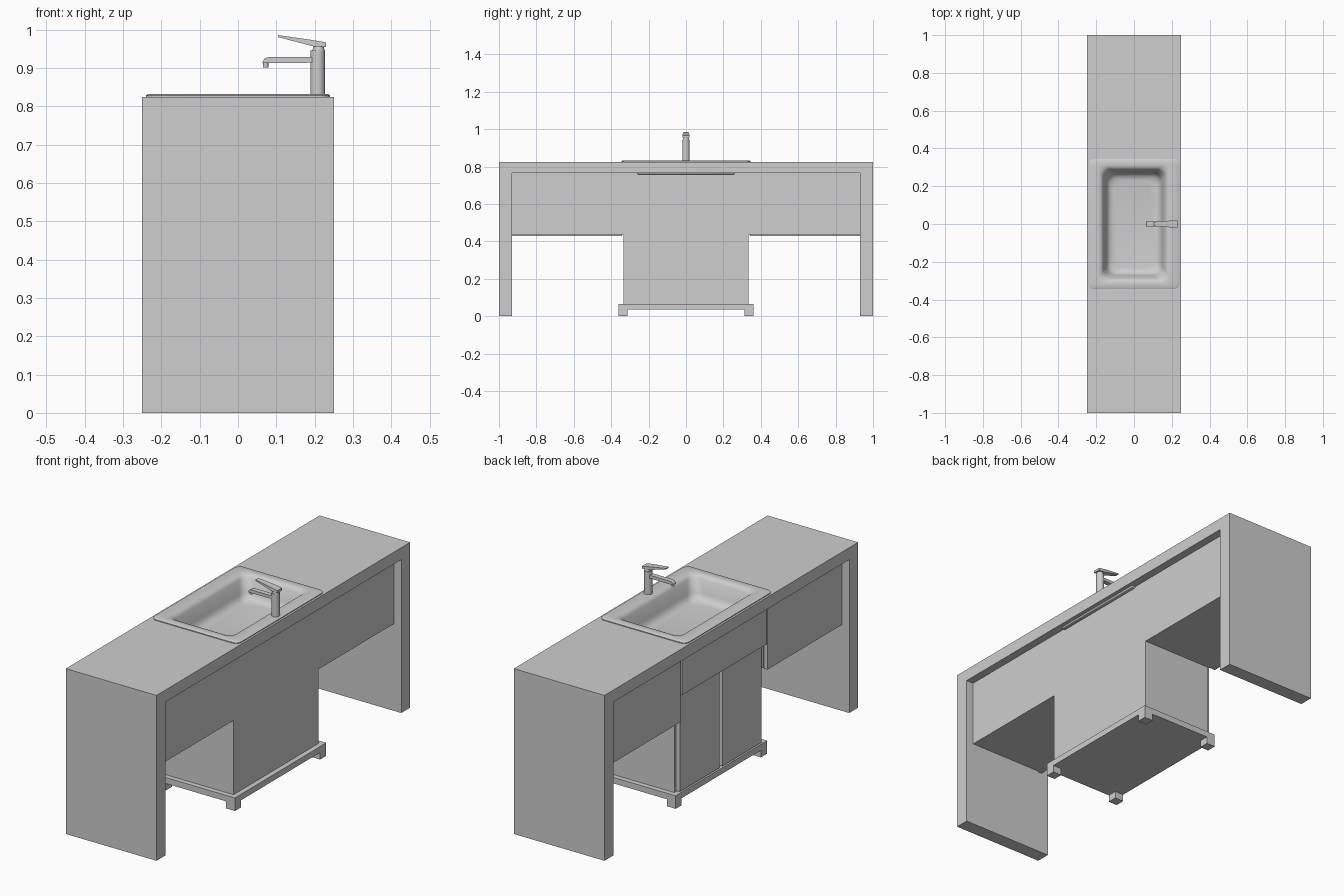
import bpy, bmesh, math
from mathutils import Matrix

cube = bpy.data.objects.get("Cube")
if cube:
    bpy.data.objects.remove(cube, do_unlink=True)

grey = bpy.data.materials.new("plain_grey")
grey.use_nodes = True
COLOR = (0.62, 0.62, 0.62, 1)
grey.diffuse_color = COLOR
for node in grey.node_tree.nodes:
    if node.type == 'BSDF_PRINCIPLED':
        node.inputs["Base Color"].default_value = COLOR


def finish(name, bm, smooth=False):
    bmesh.ops.recalc_face_normals(bm, faces=bm.faces)
    mesh = bpy.data.meshes.new(name)
    bm.to_mesh(mesh)
    bm.free()
    mesh.materials.append(grey)
    obj = bpy.data.objects.new(name, mesh)
    bpy.context.scene.collection.objects.link(obj)
    if smooth:
        bpy.ops.object.select_all(action='DESELECT')
        obj.select_set(True)
        bpy.context.view_layer.objects.active = obj
        bpy.ops.object.shade_smooth_by_angle(angle=math.radians(40))
    return obj


def box(name, x, y, z, bevel=0):
    """Box from three (low, high) ranges."""
    bm = bmesh.new()
    size = [r[1] - r[0] for r in (x, y, z)]
    mid = [sum(r) / 2 for r in (x, y, z)]
    bmesh.ops.create_cube(bm, size=1, matrix=Matrix.Translation(mid) @ Matrix.Diagonal((*size, 1)))
    if bevel:
        bmesh.ops.bevel(bm, geom=bm.edges[:], offset=bevel, segments=3, affect='EDGES', profile=0.5)
    return finish(name, bm, bevel > 0)


def mirrored(name, x, y, z):
    """The same box on the left and right of the y = 0 plane."""
    box(name + "_far", x, y, z)
    box(name + "_near", x, (-y[1], -y[0]), z)


def extrude(name, points, place, step, smooth=False):
    """Prism from a 2D outline; place() maps it to 3D, step is the extrusion."""
    bm = bmesh.new()
    face = bm.faces.new([bm.verts.new(place(a, b)) for a, b in points])
    ext = bmesh.ops.extrude_face_region(bm, geom=[face])
    moved = [v for v in ext["geom"] if isinstance(v, bmesh.types.BMVert)]
    bmesh.ops.translate(bm, verts=moved, vec=step)
    return finish(name, bm, smooth)


def rounded_ring(bm, hx, hy, r, z, steps=8):
    verts = []
    for i, (sx, sy) in enumerate(((1, 1), (-1, 1), (-1, -1), (1, -1))):
        for k in range(steps + 1):
            a = math.pi / 2 * (i + k / steps)
            verts.append(bm.verts.new((sx * (hx - r) + r * math.cos(a),
                                       sy * (hy - r) + r * math.sin(a), z)))
    return verts


def cylinder(name, x, r1, r2, z0, z1):
    bm = bmesh.new()
    bmesh.ops.create_cone(bm, cap_ends=True, segments=32, radius1=r1, radius2=r2, depth=z1 - z0,
                          matrix=Matrix.Translation((x, 0, (z0 + z1) / 2)))
    return finish(name, bm, True)


# Worktop with its two end walls, one folded slab
outline = [(-1, 0), (-1, 0.825), (1, 0.825), (1, 0), (0.93, 0), (0.93, 0.765), (-0.93, 0.765), (-0.93, 0)]
worktop = extrude("worktop_and_end_walls", outline, lambda a, b: (-0.25, a, b), (0.5, 0, 0))

# Opening for the basin
cutter = box("basin_cutter", (-0.185, 0.185), (-0.315, 0.315), (0.7, 0.9))
cutter.hide_render = True
cut = worktop.modifiers.new("basin_opening", 'BOOLEAN')
cut.operation = 'DIFFERENCE'
cut.solver = 'EXACT'
cut.object = cutter
bpy.context.view_layer.update()
graph = bpy.context.evaluated_depsgraph_get()
cut_mesh = bpy.data.meshes.new_from_object(worktop.evaluated_get(graph))
worktop.modifiers.clear()
worktop.data = cut_mesh
bpy.data.objects.remove(cutter, do_unlink=True)

# Central cabinet, open at the top for the basin
box("cabinet_back", (0.19, 0.21), (-0.335, 0.335), (0.065, 0.765))
mirrored("cabinet_side", (-0.17, 0.19), (0.315, 0.335), (0.065, 0.765))
box("cabinet_front", (-0.17, -0.155), (-0.315, 0.315), (0.065, 0.765))
mirrored("cabinet_door", (-0.192, -0.17), (0.012, 0.322), (0.07, 0.56))
box("centre_drawer_front", (-0.21, -0.17), (-0.333, 0.333), (0.56, 0.765))

# Side drawer units
mirrored("side_unit", (-0.19, 0.21), (0.335, 0.93), (0.435, 0.765))
mirrored("side_drawer_front", (-0.21, -0.19), (0.342, 0.93), (0.43, 0.765))

# Plinth and feet
box("plinth", (-0.195, 0.235), (-0.36, 0.36), (0.035, 0.065))
mirrored("back_foot", (0.187, 0.235), (0.312, 0.36), (0, 0.035))
mirrored("front_foot", (-0.195, -0.147), (0.312, 0.36), (0, 0.035))

# Basin, lofted from the rim down to the floor: half width, half length, corner, height
rings = [(0.24, 0.345, 0.03, 0.824), (0.24, 0.345, 0.03, 0.829), (0.235, 0.34, 0.028, 0.832),
         (0.188, 0.312, 0.035, 0.832), (0.174, 0.298, 0.04, 0.829), (0.163, 0.287, 0.045, 0.815),
         (0.147, 0.271, 0.05, 0.755), (0.14, 0.264, 0.05, 0.738), (0.127, 0.251, 0.05, 0.726),
         (0.108, 0.232, 0.05, 0.721)]
bm = bmesh.new()
loops = [rounded_ring(bm, *ring) for ring in rings]
for low, high in zip(loops, loops[1:]):
    for i in range(len(low)):
        j = (i + 1) % len(low)
        bm.faces.new((low[i], low[j], high[j], high[i]))
bm.faces.new(loops[-1])
# Face winding is fixed upward after the shared recalculation
basin = finish("basin", bm, True)
if basin.data.polygons[-1].normal.z < 0:
    basin.data.flip_normals()
box("basin_underside", (0.195, 0.23), (-0.26, 0.26), (0.758, 0.785), 0.005)

# Tap: column, neck, spout, nozzle and lever
cylinder("tap_column", 0.208, 0.019, 0.019, 0.828, 0.946)
cylinder("tap_neck", 0.21, 0.016, 0.012, 0.946, 0.962)
spout = [(0.2, 0.914), (0.2, 0.929), (0.08, 0.929), (0.071, 0.926), (0.065, 0.919), (0.064, 0.913)]
extrude("tap_spout", spout, lambda a, b: (a, -0.012, b), (0, 0.024, 0))
cylinder("tap_nozzle", 0.072, 0.007, 0.007, 0.902, 0.915)
bm = bmesh.new()
sections = [[bm.verts.new((x, s * w, z + h)) for s, h in ((-1, 0), (1, 0), (1, t), (-1, t))]
            for x, w, z, t in ((0.23, 0.018, 0.955, 0.012), (0.195, 0.018, 0.957, 0.016),
                               (0.104, 0.011, 0.981, 0.005))]
for a, b in zip(sections, sections[1:]):
    for i in range(4):
        bm.faces.new((a[i], a[(i + 1) % 4], b[(i + 1) % 4], b[i]))
bm.faces.new(sections[0])
bm.faces.new(sections[-1])
finish("tap_lever", bm)
